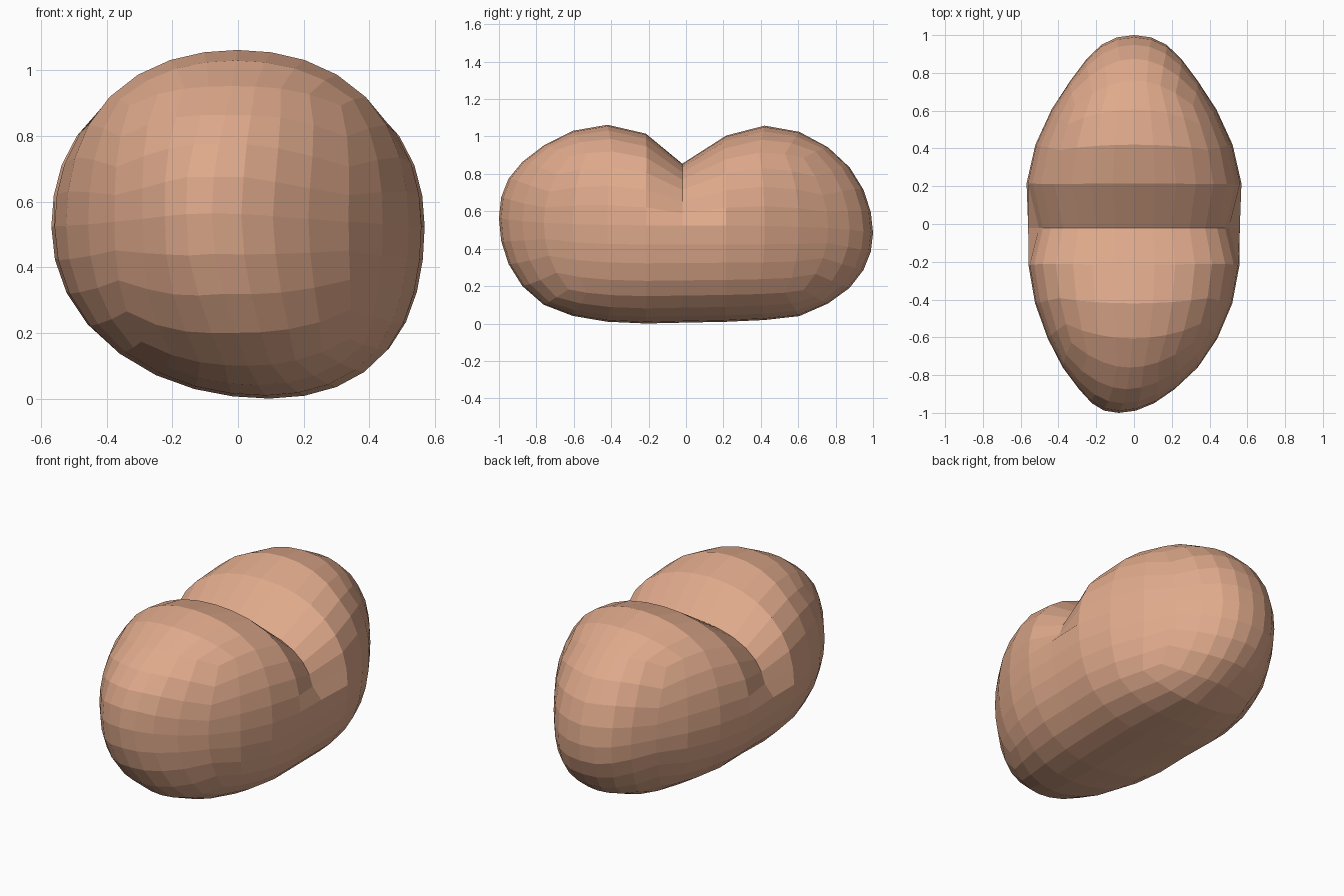
import bpy, bmesh, math

if "Cube" in bpy.data.objects:
    bpy.data.objects.remove(bpy.data.objects["Cube"])

# Semi-axis profiles along the length, keyed by unit-sphere s = -1..1
S = [-1, -.981, -.924, -.831, -.707, -.556, -.383, -.195, 0,
     .195, .383, .556, .707, .831, .924, .981, 1]
WIDTH = [.43, .43, .43, .455, .505, .54, .565, .57, .56,
         .58, .565, .525, .475, .45, .45, .46, .46]
TOP = [.58, .58, .57, .57, .585, .60, .58, .50, .33,
       .49, .58, .61, .61, .60, .58, .56, .56]
BOTTOM = [.62, .62, .62, .625, .62, .59, .56, .535, .52,
          .525, .545, .575, .57, .56, .54, .53, .52]


def sample(table, s):
    for i in range(len(S) - 1):
        if s <= S[i + 1]:
            t = (s - S[i]) / (S[i + 1] - S[i])
            return table[i] + t * (table[i + 1] - table[i])
    return table[-1]


# Evenly divided cube
bm = bmesh.new()
bmesh.ops.create_cube(bm, size=2)
bmesh.ops.subdivide_edges(bm, edges=bm.edges[:], cuts=7, use_grid_fill=True)

# Round it to a sphere with straightened rows, then shape two lobes and a cleft
for v in bm.verts:
    row = v.co.y
    for i in range(3):
        v.co[i] = math.tan(v.co[i] * math.pi / 4)
    sx, s, sz = v.co.normalized()
    s = max(-1, min(1, s))
    r = math.hypot(sx, sz)
    if r > 1e-6:
        cx, cz = sx / r, sz / r
    else:
        cx = cz = 0
    s += (math.sin(row * math.pi / 4) - s) * (1 - row * row)
    r = math.sqrt(max(0, 1 - s * s))
    square = .02 if cx > 0 and cz < 0 else .045  # slightly squared section
    bulge = r * (1 + square * (2 * cx * cz) ** 2)
    sx, sz = cx * bulge, cz * bulge

    y = s + .1 * s * (1 - s ** 4)
    x = sx * sample(WIDTH, s)
    z = .53 + sz * sample(TOP if sz > 0 else BOTTOM, s) - .04 * s ** 3
    if sz < 0:
        x += .10 * sz * sz              # belly leans to one side
    if s < 0:
        x -= .08 * s ** 4               # front tip leans the other way
    if abs(s) < .01:                    # cleft row
        y -= .02
        if sz > .1:
            x *= .91
    v.co = (x, y, z)

low = min(v.co.z for v in bm.verts)
for v in bm.verts:
    v.co.z -= low
bmesh.ops.recalc_face_normals(bm, faces=bm.faces[:])

mesh = bpy.data.meshes.new("cleft_body")
bm.to_mesh(mesh)
bm.free()
body = bpy.data.objects.new("cleft_body", mesh)
bpy.context.collection.objects.link(body)

# Single warm tan colour
tan = bpy.data.materials.new("warm_tan")
tan.diffuse_color = (.74, .40, .26, 1)
tan.use_nodes = True
tan.node_tree.nodes["Principled BSDF"].inputs["Base Color"].default_value = tan.diffuse_color
mesh.materials.append(tan)
